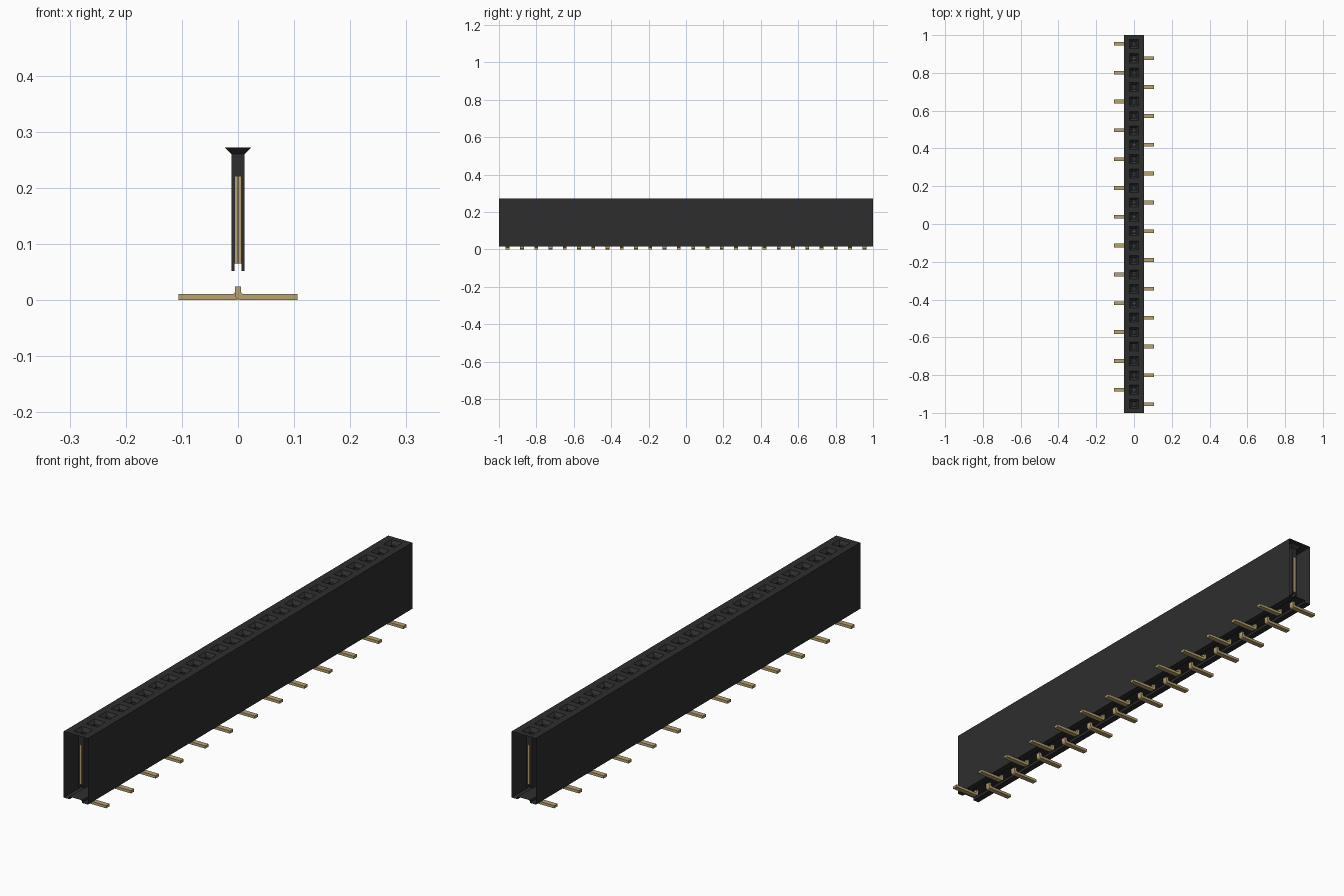
import bpy, bmesh, math

if "Cube" in bpy.data.objects:
    bpy.data.objects.remove(bpy.data.objects["Cube"], do_unlink=True)

COUNT, PITCH = 26, 0.0763
HALF_W, TOP, FLOOR, BOTTOM = 0.052, 0.272, 0.024, 0.014
CENTRES = [(i - (COUNT - 1) / 2) * PITCH for i in range(COUNT)]


def material(name, colour, rough):
    m = bpy.data.materials.new(name)
    m.use_nodes = True
    m.diffuse_color = (*colour, 1)
    bsdf = m.node_tree.nodes["Principled BSDF"]
    bsdf.inputs["Base Color"].default_value = (*colour, 1)
    bsdf.inputs["Roughness"].default_value = rough
    return m


BLACK = material("black plastic", (0.027, 0.027, 0.027), 0.7)
GOLD = material("dull gold", (0.48, 0.36, 0.16), 0.5)


def finish(bm, name, mat):
    mesh = bpy.data.meshes.new(name)
    bm.to_mesh(mesh)
    bm.free()
    mesh.materials.append(mat)
    ob = bpy.data.objects.new(name, mesh)
    bpy.context.collection.objects.link(ob)
    return ob


def box(bm, x0, x1, y0, y1, z0, z1):
    verts = bmesh.ops.create_cube(bm, size=1)["verts"]
    for v in verts:
        v.co = (x1 if v.co.x > 0 else x0,
                y1 if v.co.y > 0 else y0,
                z1 if v.co.z > 0 else z0)


def ring(bm, hx, y0, y1, z):
    return [bm.verts.new(p) for p in
            ((-hx, y0, z), (hx, y0, z), (hx, y1, z), (-hx, y1, z))]


def bridge(bm, a, b):
    for i in range(4):
        j = (i + 1) % 4
        bm.faces.new((a[i], a[j], b[j], b[i]))


# Thin housing shell, open at both ends, with a channel along the underside
bm = bmesh.new()
half = [(HALF_W, TOP), (HALF_W, BOTTOM), (0.027, BOTTOM), (0.027, FLOOR)]
profile = [(-x, z) for x, z in half] + half[::-1]
front = [bm.verts.new((x, -1, z)) for x, z in profile]
back = [bm.verts.new((x, 1, z)) for x, z in profile]
for i in range(len(profile) - 1):
    bm.faces.new((front[i], back[i], back[i + 1], front[i + 1]))

# Top deck cells, each with a funnel leading into a square shaft
for i, y in enumerate(CENTRES):
    y0 = -1 if i == 0 else y - PITCH / 2
    y1 = 1 if i == COUNT - 1 else y + PITCH / 2
    rings = [ring(bm, HALF_W, y0, y1, TOP)]
    for r, z in ((0.024, TOP), (0.012, 0.26), (0.012, 0.065)):
        rings.append(ring(bm, r, y - r, y + r, z))
    for a, b in zip(rings, rings[1:]):
        bridge(bm, a, b)
    for s in (-1, 1):
        xs = sorted((s * 0.006, s * 0.012))
        box(bm, *xs, y - 0.012, y + 0.012, 0.052, 0.066)
bmesh.ops.remove_doubles(bm, verts=bm.verts, dist=1e-5)
finish(bm, "housing", BLACK)

# Forked spring contacts, showing on the shaft faces and inside the wells
bm = bmesh.new()
for y in CENTRES:
    for s in (-1, 1):
        xs = sorted((s * 0.001, s * 0.005))
        for t in (-1, 1):
            ys = sorted((y + t * 0.0115, y + t * 0.0135))
            box(bm, *xs, *ys, 0.066, 0.22)
        box(bm, *xs, y - 0.003, y + 0.003, 0.066, 0.22)
finish(bm, "contacts", GOLD)

# Bent solder leads, alternating sides
R = 0.01
outer = [(0.005 - R * math.cos(a), R - R * math.sin(a))
         for a in (math.pi / 2 * k / 4 for k in range(5))]
inner = [(0.011 - 0.006 * math.sin(a), 0.0165 - 0.006 * math.cos(a))
         for a in (math.pi / 2 * k / 3 for k in range(4))]
lead = [(-0.005, FLOOR)] + outer + [(0.106, 0), (0.106, 0.0105)] + inner + [(0.005, FLOOR)]
bm = bmesh.new()
for i, y in enumerate(CENTRES):
    side = 1 if i % 2 == 0 else -1
    face = bm.faces.new([bm.verts.new((side * x, y - 0.01, z)) for x, z in lead])
    out = bmesh.ops.extrude_face_region(bm, geom=[face])["geom"]
    for v in out:
        if isinstance(v, bmesh.types.BMVert):
            v.co.y += 0.02
bmesh.ops.recalc_face_normals(bm, faces=bm.faces)
finish(bm, "solder_leads", GOLD)
